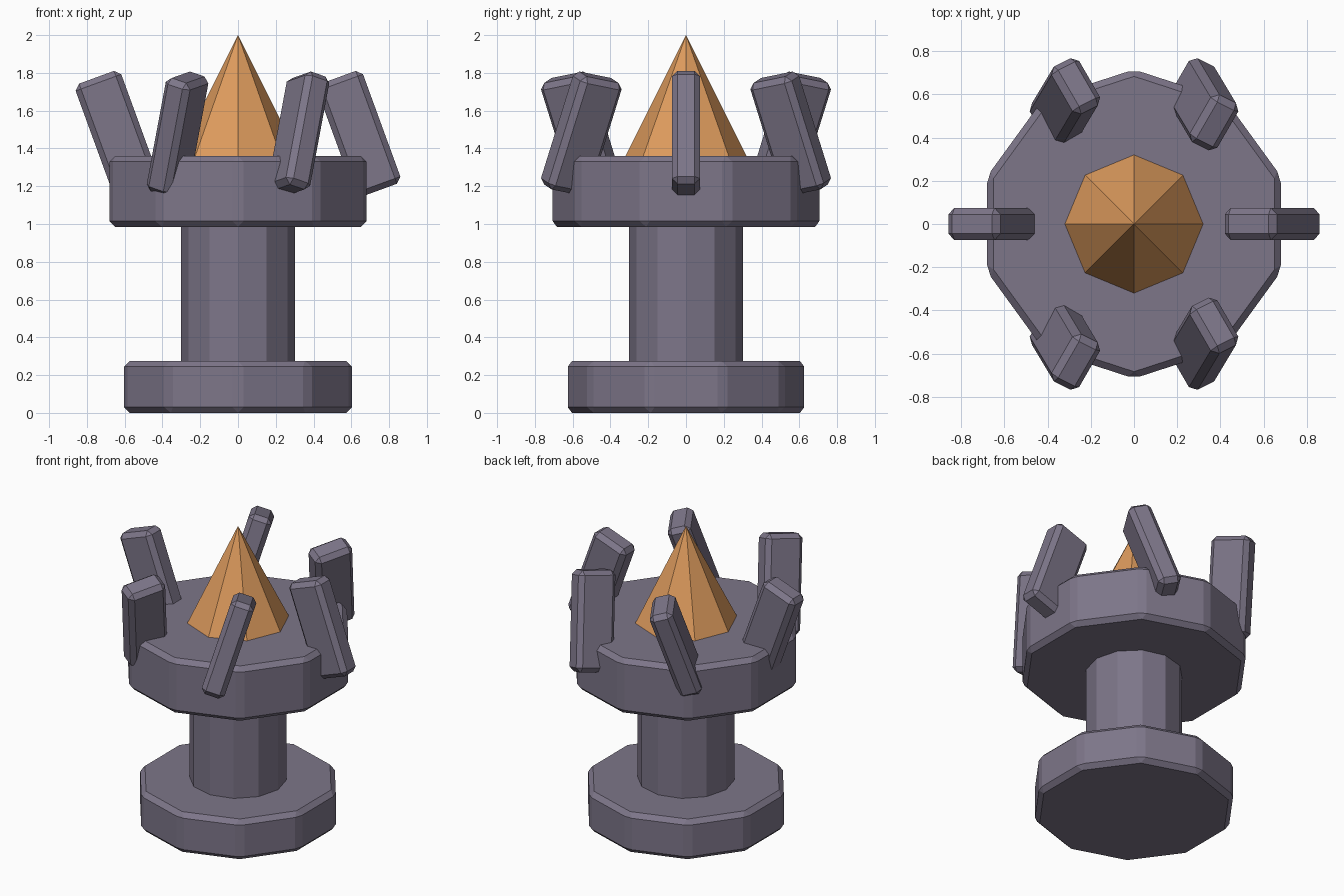
import bpy
from math import sin, cos, tau

if "Cube" in bpy.data.objects:
    bpy.data.objects.remove(bpy.data.objects["Cube"], do_unlink=True)


def material(name, rgb):
    m = bpy.data.materials.new(name)
    m.use_nodes = True
    m.diffuse_color = (*rgb, 1)
    m.node_tree.nodes["Principled BSDF"].inputs["Base Color"].default_value = (*rgb, 1)
    return m


stone = material("purple_grey_stone", (0.205, 0.18, 0.25))
amber = material("amber_orange", (0.73, 0.33, 0.11))


def finish(name, mat, bevel=0):
    ob = bpy.context.object
    ob.name = name
    ob.data.materials.append(mat)
    if bevel:
        mod = ob.modifiers.new("chamfer", "BEVEL")
        mod.width = bevel
        mod.segments = 1
        mod.limit_method = "ANGLE"
    return ob


def drum(name, sides, radius, bottom, top, bevel=0):
    bpy.ops.mesh.primitive_cylinder_add(
        vertices=sides, radius=radius, depth=top - bottom,
        location=(0, 0, (bottom + top) / 2))
    return finish(name, stone, bevel)


# Foot, shaft and platform
drum("base", 10, 0.635, 0, 0.275, 0.03)
drum("column", 12, 0.303, 0.2, 1.05)
drum("platform", 10, 0.715, 0.985, 1.36, 0.03)

# Pointed crystal on the platform
bpy.ops.mesh.primitive_cone_add(vertices=8, radius1=0.32, depth=0.64,
                                location=(0, 0, 1.68))
finish("spire", amber)

# Ring of leaning prongs around the rim
tilt = 0.35
for i in range(6):
    a = tau * i / 6
    bpy.ops.mesh.primitive_cube_add(size=1, location=(0.64 * cos(a), 0.64 * sin(a), 1.478))
    prong = finish(f"prong_{i + 1}", stone, 0.03)
    for v in prong.data.vertices:
        v.co.x *= 0.257
        v.co.y *= 0.15
        v.co.z *= 0.636
    prong.rotation_euler = (tilt * sin(a), -tilt * cos(a), a)
